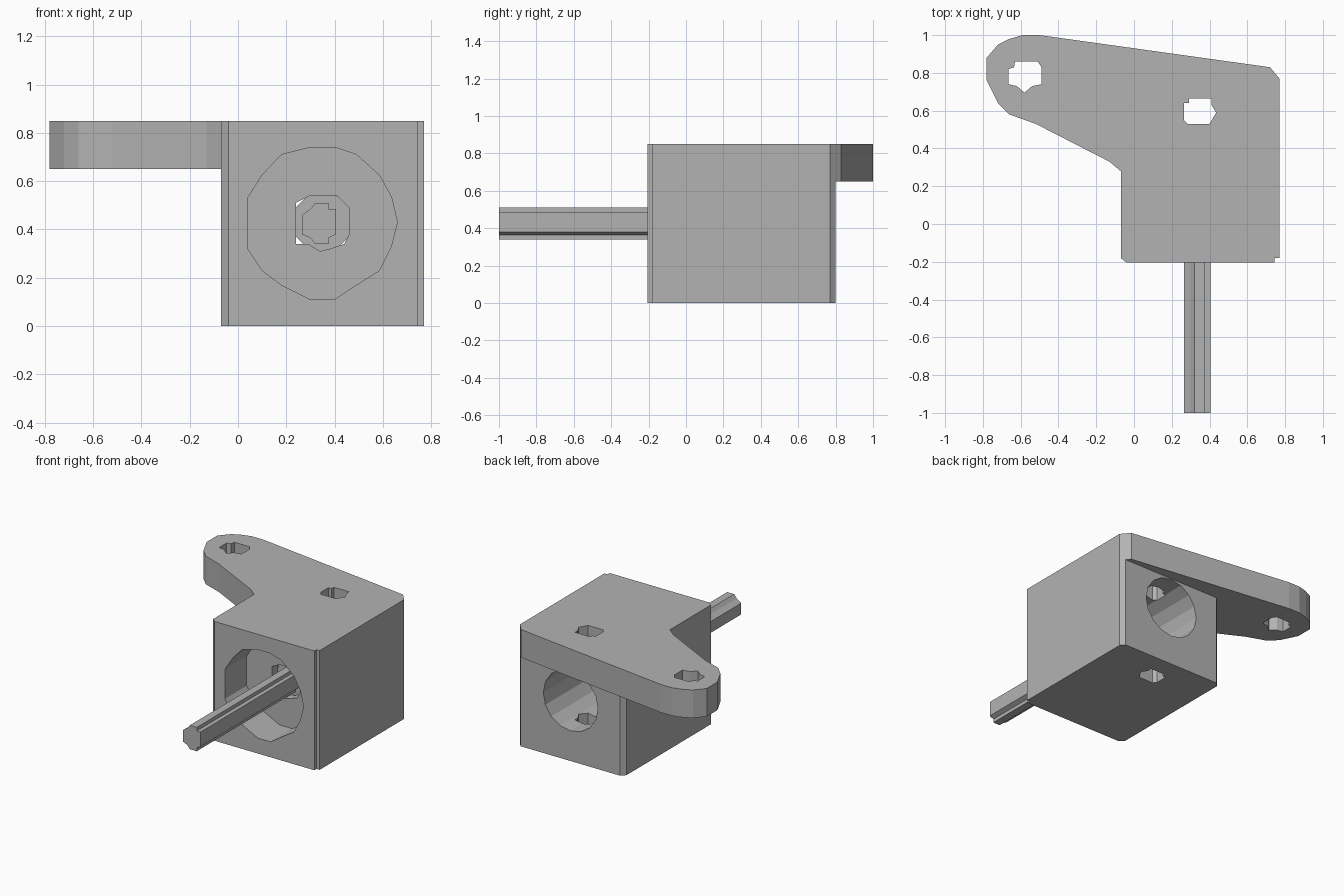
import bpy, bmesh, math
from mathutils import Vector

default = bpy.data.objects.get("Cube")
if default:
    bpy.data.objects.remove(default, do_unlink=True)

# One plain grey for everything
grey = bpy.data.materials.new("plain grey")
grey.use_nodes = True
colour = (0.45, 0.45, 0.45, 1)
grey.diffuse_color = colour
grey.node_tree.nodes["Principled BSDF"].inputs["Base Color"].default_value = colour


def prism(name, profile, low, high, axis="z"):
    """Extrude a closed 2D profile along z, or an xz profile along y."""
    def place(p, t):
        return (p[0], p[1], t) if axis == "z" else (p[0], t, p[1])
    bm = bmesh.new()
    face = bm.faces.new([bm.verts.new(place(p, low)) for p in profile])
    grown = bmesh.ops.extrude_face_region(bm, geom=[face])["geom"]
    shift = Vector(place((0, 0), high - low))
    bmesh.ops.translate(bm, vec=shift,
                        verts=[v for v in grown if isinstance(v, bmesh.types.BMVert)])
    bmesh.ops.recalc_face_normals(bm, faces=bm.faces)
    mesh = bpy.data.meshes.new(name)
    bm.to_mesh(mesh)
    bm.free()
    mesh.materials.append(grey)
    obj = bpy.data.objects.new(name, mesh)
    bpy.context.collection.objects.link(obj)
    return obj


def combine(target, other, operation):
    """Apply a boolean and discard the helper."""
    mod = target.modifiers.new("join or cut", "BOOLEAN")
    mod.operation = operation
    mod.solver = "EXACT"
    mod.object = other
    bpy.context.view_layer.objects.active = target
    bpy.ops.object.modifier_apply(modifier=mod.name)
    bpy.data.objects.remove(other, do_unlink=True)


def ring(radius, count, cx=0.35, cz=0.43):
    return [(cx + radius * math.cos(math.tau * i / count),
             cz + radius * math.sin(math.tau * i / count)) for i in range(count)]


# Block front edge with its chamfer and small corner notch
front_edge = [(.77, -.18), (.745, -.18), (.745, -.205), (-.04, -.205), (-.07, -.18)]

# Main block joined with the arm plate
block = prism("mounting_block",
              [(.745, .80), (.77, .77)] + front_edge + [(-.07, .77), (-.04, .80)], 0, .8)
arm = prism("arm_plate",
            [(-.78, .88), (-.72, .95), (-.66, .98), (-.59, 1), (-.5, 1), (.72, .83), (.77, .77)]
            + front_edge
            + [(-.07, .28), (-.13, .33), (-.52, .53), (-.66, .58), (-.72, .64), (-.78, .76)],
            .65, .85)
combine(block, arm, "UNION")

# Stepped bore running front to back
front_bore = [(.30, .74), (.40, .74), (.49, .71), (.585, .625), (.635, .535), (.66, .43),
              (.635, .33), (.585, .23), (.49, .17), (.40, .11), (.30, .11), (.18, .17),
              (.10, .23), (.04, .32), (.04, .53), (.10, .625), (.18, .71)]
shaft_hole = [(.24, .34), (.24, .51), (.30, .54), (.41, .54), (.46, .49), (.46, .38),
              (.44, .34), (.38, .32), (.34, .31), (.29, .34)]
combine(block, prism("front_bore", front_bore, -.4, .04, "y"), "DIFFERENCE")
combine(block, prism("back_bore", ring(.215, 16), .1, 1.1, "y"), "DIFFERENCE")
combine(block, prism("shaft_hole", shaft_hole, -.02, .2, "y"), "DIFFERENCE")

# Vertical screw holes through the block and the arm
block_hole = [(.29, .64), (.29, .665), (.41, .665), (.41, .63), (.435, .59),
              (.40, .53), (.285, .53), (.265, .55), (.265, .64)]
arm_hole = [(-.63, .86), (-.51, .86), (-.49, .83), (-.49, .74), (-.54, .73),
            (-.58, .695), (-.62, .73), (-.665, .74), (-.665, .82), (-.635, .83)]
for profile in (block_hole, arm_hole):
    combine(block, prism("screw_hole", profile, -.1, 1), "DIFFERENCE")

# Ridged shaft with a collar behind the inner wall
prism("shaft", [(.265, .38), (.265, .46), (.30, .485), (.32, .51), (.375, .51), (.375, .485),
                (.405, .485), (.405, .38), (.375, .365), (.375, .34), (.32, .34), (.30, .365)],
      -1, .12, "y")
prism("shaft_collar", ring(.125, 12), .11, .2, "y")
